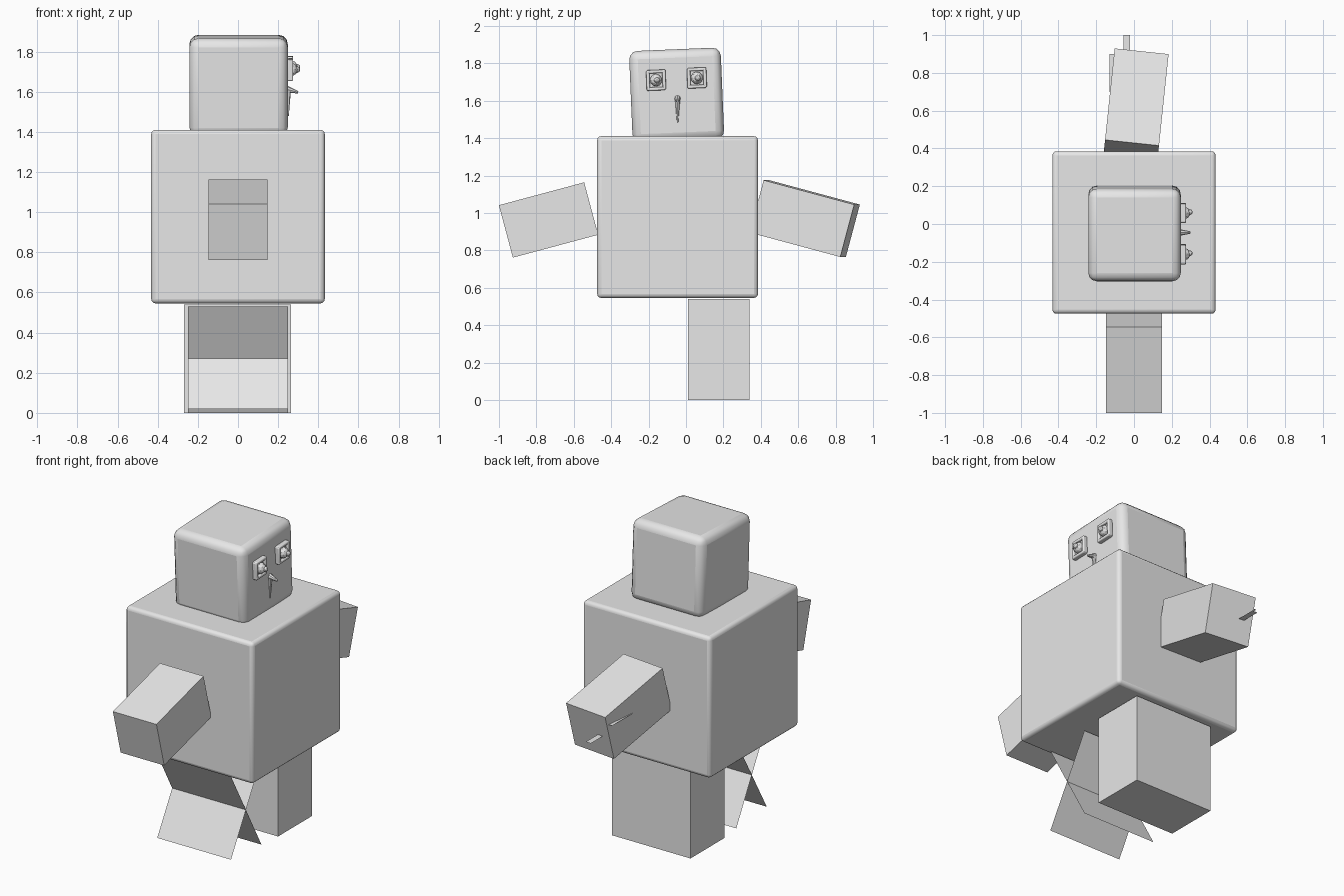
import bpy, math
from mathutils import Vector

cube = bpy.data.objects.get("Cube")
if cube:
    bpy.data.objects.remove(cube, do_unlink=True)

grey = bpy.data.materials.new("plain_grey")
grey.use_nodes = True
grey.diffuse_color = (0.8, 0.8, 0.8, 1)
grey.node_tree.nodes["Principled BSDF"].inputs["Base Color"].default_value = (0.8, 0.8, 0.8, 1)


def finish(name, bevel=0, segments=3):
    ob = bpy.context.object
    ob.name = name
    ob.data.materials.append(grey)
    if bevel:
        mod = ob.modifiers.new("round", "BEVEL")
        mod.width, mod.segments = bevel, segments
        bpy.ops.object.shade_smooth_by_angle(angle=math.radians(40))
    return ob


def box(name, centre, size, turn=(0, 0, 0), bevel=0):
    bpy.ops.mesh.primitive_cube_add(size=1, location=centre,
                                    rotation=[math.radians(a) for a in turn])
    ob = bpy.context.object
    ob.scale = size
    bpy.ops.object.transform_apply(location=False, rotation=False, scale=True)
    return finish(name, bevel)


def sheet(name, corners):
    mesh = bpy.data.meshes.new(name)
    mesh.from_pydata(corners, [], [range(len(corners))])
    ob = bpy.data.objects.new(name, mesh)
    bpy.context.collection.objects.link(ob)
    mesh.materials.append(grey)


# Body and slightly tilted head
box("body", (0, -0.045, 0.978), (0.865, 0.86, 0.865), bevel=0.022)
box("head", (0.003, -0.05, 1.63), (0.49, 0.49, 0.49), (2.4, 0, 0), 0.045)

# Drooping arms
box("front_arm", (0, -0.735, 0.9625), (0.295, 0.472, 0.29), (15, 0, 0))
box("back_arm", (0.011, 0.635, 0.97), (0.287, 0.504, 0.29), (-15, 0, -6))

# Solid back leg
box("back_leg", (-0.002, 0.175, 0.27), (0.533, 0.33, 0.54))

# Front leg made of two crossed sheets
for name, low, high, base in (("front_leg_sheet_a", -0.425, -0.13, 0.02),
                              ("front_leg_sheet_b", -0.13, -0.425, 0.0)):
    sheet(name, [(-0.25, low, base), (0.25, low, base),
                 (0.25, high, 0.53), (-0.25, high, 0.53)])

# Thin slivers poking out of the back arm
for name, x0, x1, y1, z in (("arm_sliver", -0.055, -0.02, 1.0, 0.9),
                            ("arm_side_sliver", -0.13, -0.09, 0.9, 0.99)):
    sheet(name, [(x0, 0.7, z), (x1, 0.7, z), (x1, y1, z), (x0, y1, z)])

# Eyes: square socket rim, rounded eyeball and small pupil bump
for side, y, z in (("right", -0.16, 1.71), ("left", 0.058, 1.722)):
    box(side + "_eye_socket", (0.245, y, z), (0.03, 0.1, 0.105), (2.4, 0, 0), 0.012)
    for k in (-1, 1):
        box(side + "_eye_lid", (0.26, y, z + k * 0.046), (0.03, 0.1, 0.018), (2.4, 0, 0), 0.006)
        box(side + "_eye_edge", (0.26, y + k * 0.043, z), (0.03, 0.018, 0.1), (2.4, 0, 0), 0.006)
    bpy.ops.mesh.primitive_ico_sphere_add(subdivisions=2, radius=0.033, location=(0.265, y, z))
    finish(side + "_eyeball")
    bpy.ops.mesh.primitive_ico_sphere_add(subdivisions=2, radius=0.016, location=(0.294, y + 0.005, z))
    finish(side + "_pupil")

# Small hooked beak with a thin ridge below it
bpy.ops.mesh.primitive_cone_add(vertices=8, radius1=0.018, radius2=0.006, depth=0.06,
                                location=(0.27, -0.045, 1.605),
                                rotation=(0, math.radians(105), 0))
finish("beak")
bpy.ops.mesh.primitive_cone_add(vertices=8, radius1=0.003, radius2=0.014, depth=0.13,
                                location=(0.25, -0.045, 1.545))
finish("beak_ridge")
